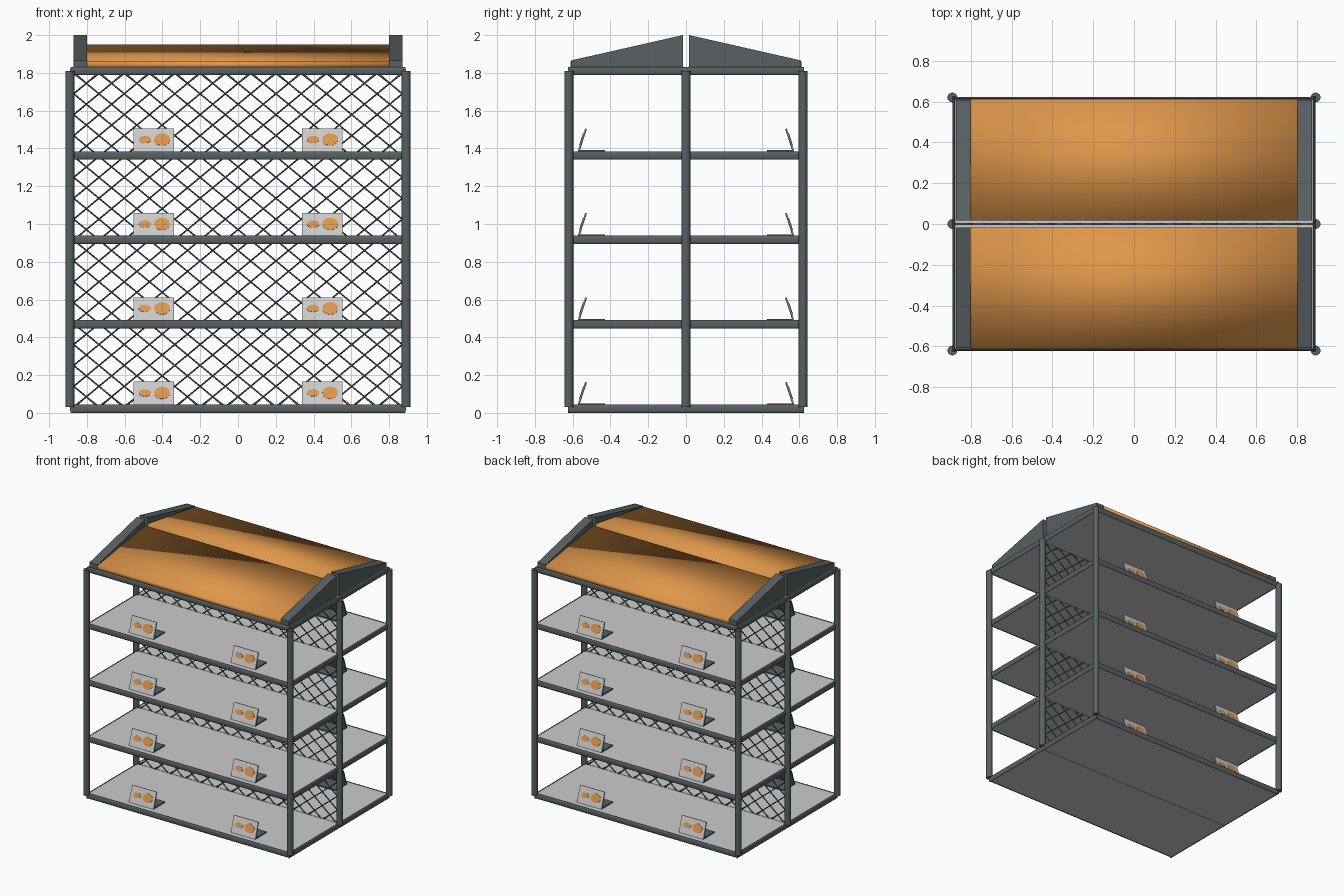
import bpy, bmesh, math
from mathutils import Matrix, Vector

if "Cube" in bpy.data.objects:
    bpy.data.objects.remove(bpy.data.objects["Cube"])


def material(name, rgb):
    m = bpy.data.materials.new(name)
    m.diffuse_color = (*rgb, 1)
    m.use_nodes = True
    m.node_tree.nodes["Principled BSDF"].inputs["Base Color"].default_value = m.diffuse_color
    return m


DARK = material("dark slate grey", (0.10, 0.12, 0.125))
LIGHT = material("light grey", (0.60, 0.60, 0.60))
ORANGE = material("orange", (0.74, 0.31, 0.07))


def finish(name, bm, mat, smooth=None):
    bmesh.ops.recalc_face_normals(bm, faces=bm.faces)
    me = bpy.data.meshes.new(name)
    bm.to_mesh(me)
    bm.free()
    me.materials.append(mat)
    ob = bpy.data.objects.new(name, me)
    bpy.context.collection.objects.link(ob)
    if smooth is not None:
        bpy.ops.object.select_all(action='DESELECT')
        ob.select_set(True)
        bpy.context.view_layer.objects.active = ob
        bpy.ops.object.shade_smooth_by_angle(angle=math.radians(smooth))
    return ob


def box(name, lo, hi, mat, matrix=Matrix()):
    lo, hi = Vector(lo), Vector(hi)
    bm = bmesh.new()
    bmesh.ops.create_cube(bm, size=1, matrix=matrix @ Matrix.Translation((lo + hi) / 2)
                          @ Matrix.Diagonal((*(hi - lo), 1)))
    return finish(name, bm, mat)


def rod(name, centre, length, axis, r1, r2, mat, sides=16, matrix=Matrix()):
    """Cylinder with an elliptical section; axis is X, Y or Z."""
    rot = {'X': Matrix.Rotation(math.pi / 2, 4, 'Y'),
           'Y': Matrix.Rotation(math.pi / 2, 4, 'X'), 'Z': Matrix()}[axis]
    bm = bmesh.new()
    bmesh.ops.create_cone(bm, cap_ends=True, segments=sides, radius1=1, radius2=1, depth=length,
                          matrix=matrix @ Matrix.Translation(centre) @ rot
                          @ Matrix.Diagonal((r1, r2, 1, 1)))
    return finish(name, bm, mat, 40)


def prism(name, profile, x0, x1, mat, smooth=None):
    """Extrude a (y, z) profile along x."""
    bm = bmesh.new()
    f = bm.faces.new([bm.verts.new((x0, y, z)) for y, z in profile])
    ext = bmesh.ops.extrude_face_region(bm, geom=[f])
    bmesh.ops.translate(bm, vec=(x1 - x0, 0, 0),
                        verts=[v for v in ext['geom'] if isinstance(v, bmesh.types.BMVert)])
    return finish(name, bm, mat, smooth)


PX, PY = 0.89, 0.62
LEVELS = [0.022 + 0.447 * i for i in range(5)]

# upright posts
for x in (-PX, PX):
    for y in (-PY, 0, PY):
        rod("post", (x, y, 0.92), 1.78, 'Z', 0.024, 0.024, DARK)

# shelves: light slabs with thin rounded dark trims
for z in LEVELS:
    for s in (-1, 1):
        ys = sorted((s * 0.002, s * 0.615))
        box("shelf", (-0.882, ys[0], z - 0.018), (0.882, ys[1], z + 0.018), LIGHT)
        rod("shelf_long_trim", (0, s * 0.615, z), 1.77, 'X', 0.022, 0.007, DARK, 12)
        rod("shelf_end_trim", (s * 0.882, 0, z), 1.25, 'Y', 0.007, 0.022, DARK, 12)

# central wire mesh: mirrored zigzag wires touching at their nodes
cu = bpy.data.curves.new("wire_mesh", 'CURVE')
cu.dimensions = '3D'
cu.bevel_depth = 0.0065
cu.bevel_resolution = 0
WIRES, ROWS = 26, 16
w, h = 1.74 / WIRES, 1.77 / (ROWS * 2)
for i in range(WIRES):
    sp = cu.splines.new('POLY')
    sp.points.add(ROWS * 2)
    for j, p in enumerate(sp.points):
        p.co = (-0.87 + w * (i + (i + j) % 2), 0, 0.03 + h * j, 1)
cu.materials.append(DARK)
mesh_ob = bpy.data.objects.new("wire_mesh", cu)
bpy.context.collection.objects.link(mesh_ob)
bpy.ops.object.select_all(action='DESELECT')
mesh_ob.select_set(True)
bpy.context.view_layer.objects.active = mesh_ob
bpy.ops.object.convert(target='MESH')

# roof halves and gable ends
for s in (-1, 1):
    prism("roof_panel", [(s * 0.612, 1.825), (s * 0.612, 1.86), (s * 0.017, 1.95), (s * 0.017, 1.825)],
          -0.80, 0.80, ORANGE, 180)
    for t in (-1, 1):
        prism("roof_gable", [(s * 0.608, 1.82), (s * 0.608, 1.866), (s * 0.017, 2.0), (s * 0.017, 1.82)],
              t * 0.80, t * 0.872, DARK)

# small tilted display cards with a foot, on both long sides
for turn in (0, math.pi):
    R = Matrix.Rotation(turn, 4, 'Z')
    for z in LEVELS[:4]:
        top = z + 0.02
        for x in (-0.445, 0.445):
            place = R @ Matrix.Translation((x, -0.57, top))
            box("card_foot", (-0.107, 0, 0), (0.107, 0.14, 0.009), DARK, place)
            tilt = place @ Matrix.Rotation(math.radians(-18), 4, 'X')
            box("card_back", (-0.107, 0, 0), (0.107, 0.006, 0.128), DARK, tilt)
            box("card_face", (-0.107, -0.004, 0), (0.107, 0, 0.128), LIGHT, tilt)
            # plain oval spots
            for cx, rx, rz in ((-0.048, 0.033, 0.02), (0.043, 0.042, 0.034)):
                rod("card_spot", (cx, -0.005, 0.066), 0.003, 'Y', rx, rz, ORANGE, 20, tilt)
